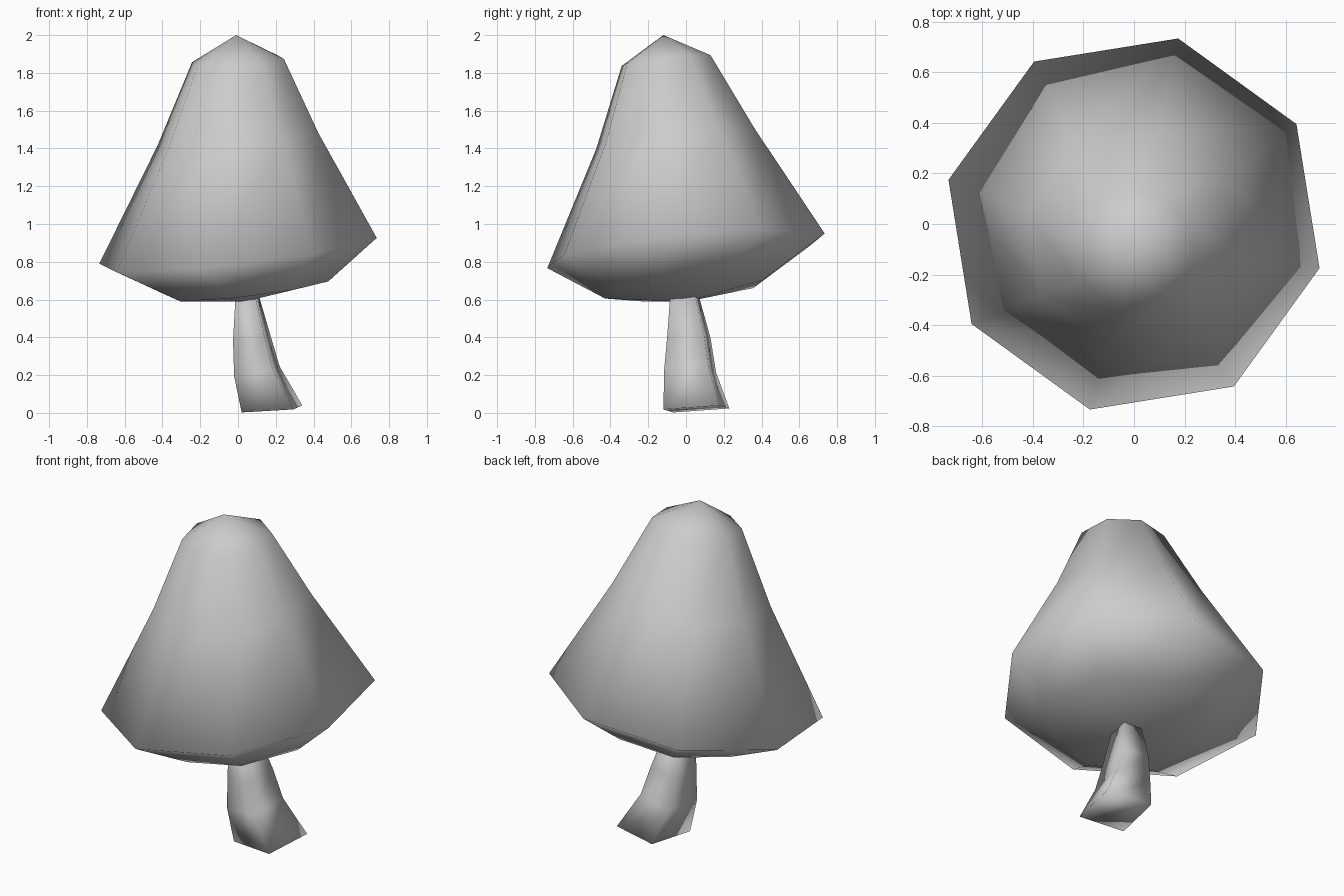
import bpy, bmesh
from math import cos, sin, radians

cube = bpy.data.objects.get("Cube")
if cube:
    bpy.data.objects.remove(cube)

grey = bpy.data.materials.new("plain_grey")
grey.use_nodes = True
colour = (0.6, 0.6, 0.6, 1)
grey.diffuse_color = colour
grey.node_tree.nodes["Principled BSDF"].inputs["Base Color"].default_value = colour


def add_ring(bm, sides, start, centre, rx, ry, tilt):
    """Tilted ring of vertices; tilt is the height gained per unit of x and y."""
    verts = []
    for i in range(sides):
        a = radians(start + i * 360 / sides)
        dx, dy = rx * cos(a), ry * sin(a)
        z = centre[2] + tilt[0] * dx + tilt[1] * dy
        verts.append(bm.verts.new((centre[0] + dx, centre[1] + dy, z)))
    return verts


def loft(name, sides, start, rings, poles=None):
    """Skin the rings from bottom to top, closing with poles or flat caps."""
    bm = bmesh.new()
    loops = [add_ring(bm, sides, start, *r) for r in rings]
    for low, high in zip(loops, loops[1:]):
        for i in range(sides):
            j = (i + 1) % sides
            bm.faces.new((low[i], low[j], high[j], high[i]))
    for k, loop in enumerate((loops[0], loops[-1])):
        if poles:
            tip = bm.verts.new(poles[k])
            for i in range(sides):
                bm.faces.new((loop[i], loop[(i + 1) % sides], tip))
        else:
            bm.faces.new(loop)
    bmesh.ops.recalc_face_normals(bm, faces=bm.faces)
    for f in bm.faces:
        f.smooth = True
    mesh = bpy.data.meshes.new(name)
    bm.to_mesh(mesh)
    bm.free()
    mesh.materials.append(grey)
    obj = bpy.data.objects.new(name, mesh)
    bpy.context.collection.objects.link(obj)
    return obj


# Cap: tilted eight-sided bell with a pointed top and shallow underside
loft("mushroom_cap", 8, -13.4, [
    ((0.06, -0.01, 0.655), 0.43, 0.43, (0.12, 0.09)),
    ((0, 0, 0.858), 0.755, 0.755, (0.116, 0.097)),
    ((0, -0.055, 1.45), 0.437, 0.432, (0.1, 0.1)),
    ((0, -0.105, 1.865), 0.25, 0.242, (0.06, 0.106)),
], poles=[(0.03, 0, 0.588), (-0.01, -0.12, 2.0)])

# Stem: bent four-sided column, its top hidden inside the cap
loft("mushroom_stem", 4, 35, [
    ((0.18, 0.055, 0.021), 0.196, 0.213, (0.07, 0.06)),
    ((0.1, 0.022, 0.22), 0.147, 0.168, (0.18, 0.05)),
    ((0.072, 0.015, 0.4), 0.12, 0.14, (0.12, 0.05)),
    ((0.045, -0.01, 0.64), 0.07, 0.088, (0.1, 0.05)),
])
